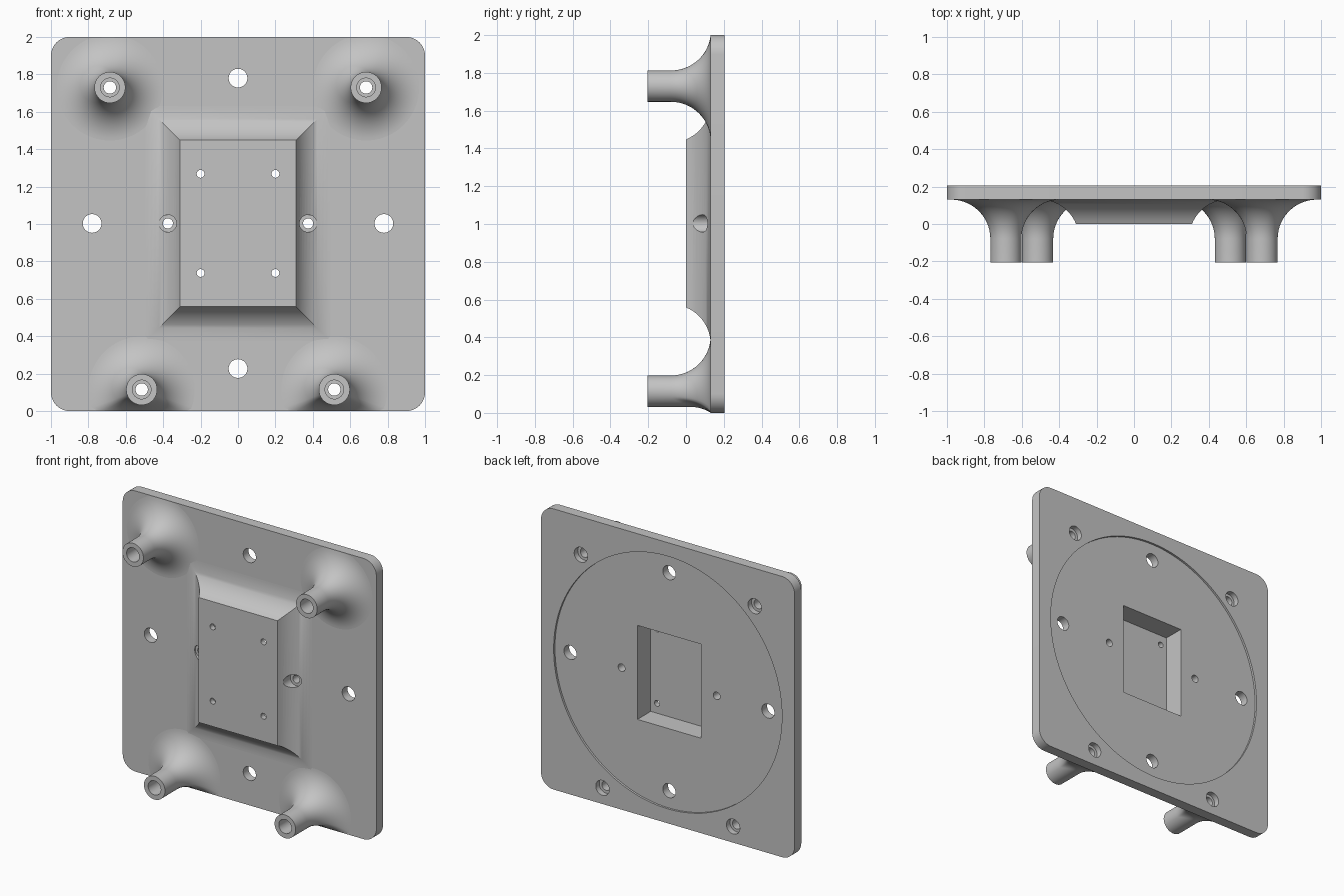
import bpy, bmesh, math

if "Cube" in bpy.data.objects:
    bpy.data.objects.remove(bpy.data.objects["Cube"])

FRONT, BACK, TIP = 0.13, 0.205, -0.205   # plate front, plate back, standoff tip (y)
R = 0.21                                 # fillet radius
MID = 1.003                              # height of the pad centre

grey = bpy.data.materials.new("light grey")
grey.diffuse_color = (0.55, 0.55, 0.55, 1)
grey.use_nodes = True
grey.node_tree.nodes["Principled BSDF"].inputs["Base Color"].default_value = grey.diffuse_color


def loft(name, rings):
    """Solid skinned through rings of equal point count, capped at both ends."""
    bm = bmesh.new()
    loops = [[bm.verts.new(p) for p in ring] for ring in rings]
    n = len(loops[0])
    for a, b in zip(loops, loops[1:]):
        for i in range(n):
            j = (i + 1) % n
            bm.faces.new((a[i], a[j], b[j], b[i]))
    bm.faces.new(loops[0])
    bm.faces.new(loops[-1])
    bmesh.ops.recalc_face_normals(bm, faces=bm.faces)
    mesh = bpy.data.meshes.new(name)
    bm.to_mesh(mesh)
    bm.free()
    ob = bpy.data.objects.new(name, mesh)
    bpy.context.collection.objects.link(ob)
    mesh.materials.append(grey)
    return ob


def rect(hx, hz, y):
    return [(sx * hx, y, MID + sz * hz) for sx, sz in ((-1, -1), (1, -1), (1, 1), (-1, 1))]


def circle(x, z, r, y, n=48):
    return [(x + r * math.cos(2 * math.pi * i / n), y, z + r * math.sin(2 * math.pi * i / n))
            for i in range(n)]


def cut(parts, rings):
    """Subtract a lofted cutter from each part."""
    cutter = loft("cutter", rings)
    cutter.hide_render = True
    for ob in parts:
        mod = ob.modifiers.new("cut", 'BOOLEAN')
        mod.operation, mod.solver, mod.object = 'DIFFERENCE', 'EXACT', cutter
        bpy.context.view_layer.objects.active = ob
        bpy.ops.object.modifier_apply(modifier=mod.name)
    bpy.data.objects.remove(cutter)


def hole(parts, x, z, r, y0=-0.4, y1=0.4, n=48):
    cut(parts, [circle(x, z, r, y0, n), circle(x, z, r, y1, n)])


# Back plate with rounded corners
def plate_ring(y, r=0.1, steps=10):
    pts = []
    for k, (cx, cz) in enumerate(((1 - r, 2 - r), (r - 1, 2 - r), (r - 1, r), (1 - r, r))):
        for i in range(steps + 1):
            a = math.pi / 2 * (k + i / steps)
            pts.append((cx + r * math.cos(a), y, cz + r * math.sin(a)))
    return pts


plate = loft("back_plate", [plate_ring(FRONT), plate_ring(BACK)])

# Raised centre pad with concave flared sides
rings = []
for i in range(13):
    a0 = math.asin((R + FRONT - R) / R - (FRONT - 0.08 + 0.0) / R)  # arc angle where y = 0
    a = a0 + (math.pi / 2 - a0) * i / 12
    y = FRONT - R + R * math.sin(a)
    off = R * (math.cos(a0) - math.cos(a))
    rings.append(rect(0.31 + off, 0.445 + off, y + 0.0005))
rings.append(rect(0.45, 0.55, 0.15))
pad = loft("centre_pad", rings)


# Standoffs: rolling fillet that stops at the plate edge
def standoff(name, x, z, r=0.083, n=72, steps=14):
    rings = [circle(x, z, r, TIP, n)] + [[] for _ in range(steps + 1)]
    for i in range(n):
        c, s = math.cos(2 * math.pi * i / n), math.sin(2 * math.pi * i / n)
        reach = [r + R]
        if abs(c) > 1e-6:
            reach.append((1 - x if c > 0 else 1 + x) / abs(c))
        if abs(s) > 1e-6:
            reach.append((2 - z if s > 0 else z) / abs(s))
        d = min(reach) - r - 0.001
        yc = FRONT - math.sqrt(R * R - (R - d) ** 2)
        end = math.acos((R - d) / R)
        for k in range(steps + 1):
            a = end * k / steps
            rad = r + R - R * math.cos(a)
            rings[k + 1].append((x + rad * c, yc + R * math.sin(a) + 0.0005, z + rad * s))
    rings.append(circle(x, z, 0.08, 0.15, n))
    return loft(name, rings)


parts = [plate, pad]
for side, label in ((-1, "left"), (1, "right")):
    for x, z, row in ((0.685, 1.73, "upper"), (0.515, 0.115, "lower")):
        post = standoff(f"{row}_{label}_standoff", side * x, z)
        parts.append(post)
        both = [plate, post]
        hole(both, side * x, z, 0.033)                    # through bore
        hole([post], side * x, z, 0.05, -0.4, -0.02)      # front counterbore
        hole(both, side * x, z, 0.053, 0.165, 0.4)        # rear counterbore
    # Plate side hole, recessed pad screw, and small pad holes
    hole([plate], side * 0.78, MID, 0.05)
    hole([plate, pad], side * 0.375, MID, 0.027)
    hole([pad], side * 0.375, MID, 0.046, -0.4, 0.12)
    for dz in (-0.265, 0.265):
        hole([pad], side * 0.2, MID + dz, 0.021, n=24)

# Top and bottom plate holes
for z in (0.227, 1.78):
    hole([plate], 0, z, 0.05)

# Rear round recess and rectangular pocket
hole([plate], 0, MID, 0.9, 0.19, 0.4, n=128)
cut([plate, pad], [rect(0.25, 0.335, 0.04), rect(0.25, 0.335, 0.4)])

# Smooth curved surfaces, keep machined edges crisp
bpy.ops.object.select_all(action='DESELECT')
for ob in parts:
    ob.select_set(True)
bpy.context.view_layer.objects.active = plate
bpy.ops.object.shade_smooth_by_angle(angle=math.radians(30))
